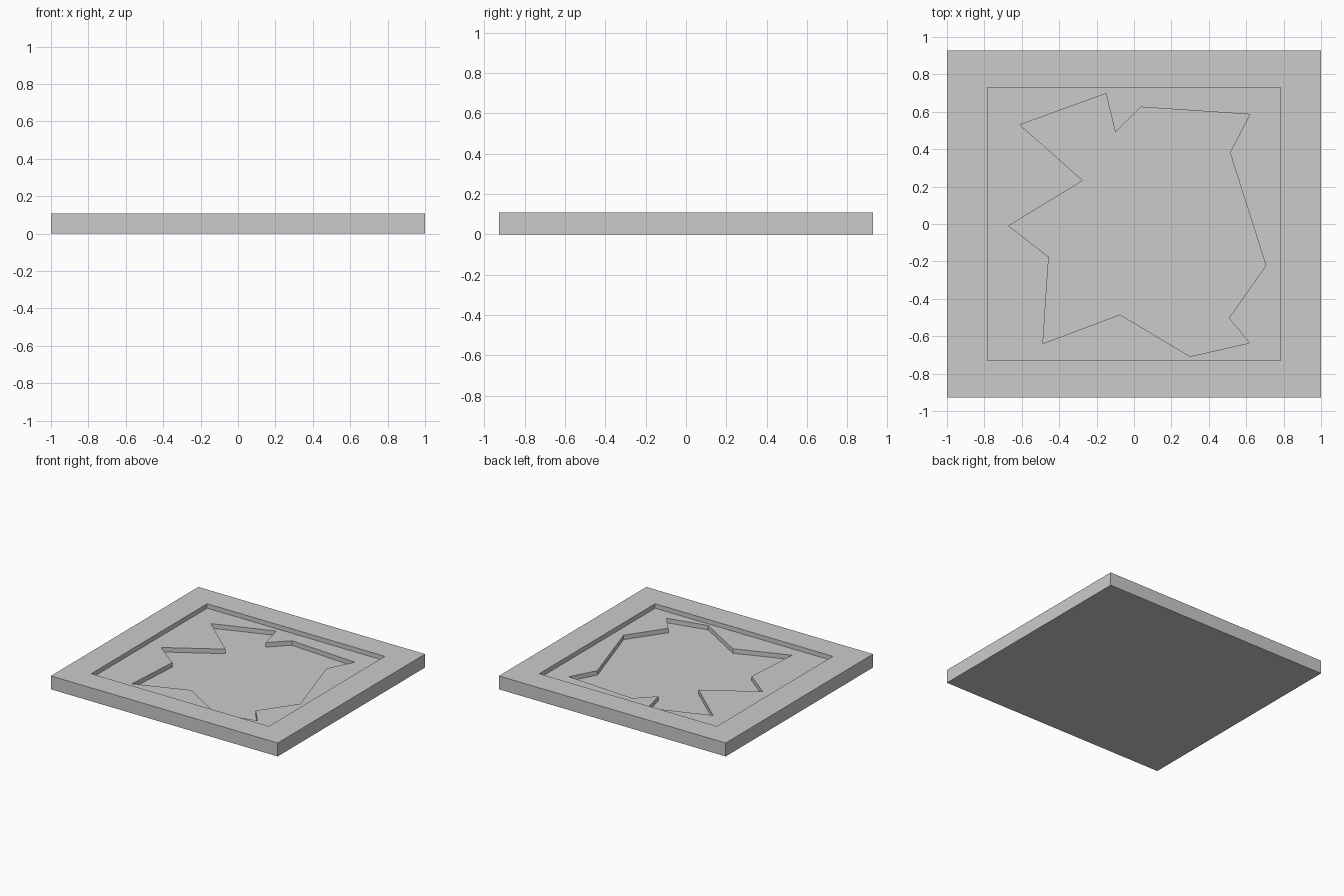
import bpy, bmesh

if "Cube" in bpy.data.objects:
    bpy.data.objects.remove(bpy.data.objects["Cube"])

W, D, H = 1.0, 0.928, 0.107      # half width, half depth, thickness
STEP = H / 3                      # drop of each recess


def prism(name, outline, z0, z1):
    """Extrude a flat outline from z0 up to z1."""
    bm = bmesh.new()
    face = bm.faces.new([bm.verts.new((x, y, z0)) for x, y in outline])
    top = bmesh.ops.extrude_face_region(bm, geom=[face])["geom"]
    verts = [g for g in top if isinstance(g, bmesh.types.BMVert)]
    bmesh.ops.translate(bm, verts=verts, vec=(0, 0, z1 - z0))
    bmesh.ops.recalc_face_normals(bm, faces=bm.faces)
    mesh = bpy.data.meshes.new(name)
    bm.to_mesh(mesh)
    bm.free()
    obj = bpy.data.objects.new(name, mesh)
    bpy.context.collection.objects.link(obj)
    return obj


def rect(x, y):
    return [(-x, -y), (x, -y), (x, y), (-x, y)]


def carve(target, cutter):
    mod = target.modifiers.new(cutter.name, 'BOOLEAN')
    mod.operation = 'DIFFERENCE'
    mod.solver = 'EXACT'
    mod.object = cutter
    bpy.context.view_layer.objects.active = target
    bpy.ops.object.modifier_apply(modifier=mod.name)
    bpy.data.objects.remove(cutter, do_unlink=True)


# Base slab
slab = prism("floor_slab", rect(W, D), 0, H)

# Shallow rectangular recess
carve(slab, prism("panel_cutter", rect(0.783, 0.73), H - STEP, H + 0.1))

# Jagged pit sunk into the recess
pit = [(-0.61, 0.53), (-0.15, 0.697), (-0.10, 0.49), (0.037, 0.625),
       (0.62, 0.586), (0.513, 0.382), (0.705, -0.222), (0.508, -0.503),
       (0.617, -0.636), (0.30, -0.708), (-0.075, -0.484), (-0.487, -0.639),
       (-0.456, -0.176), (-0.67, -0.01), (-0.273, 0.232)]
carve(slab, prism("pit_cutter", pit, H - 2 * STEP, H + 0.1))
